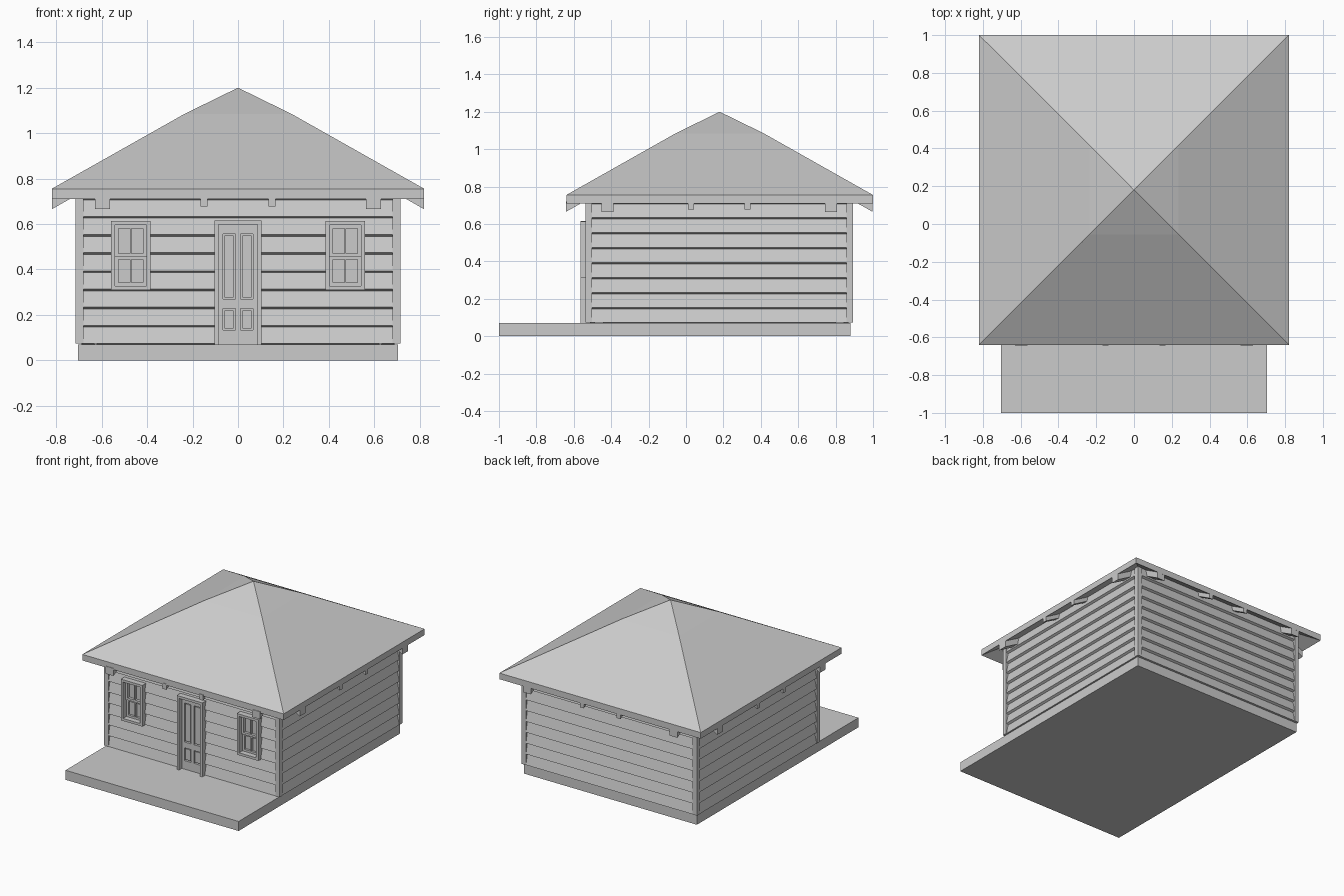
import bpy, bmesh
from math import pi
from mathutils import Matrix, Vector

if "Cube" in bpy.data.objects:
    bpy.data.objects.remove(bpy.data.objects["Cube"])

CY = 0.178          # house centre in y
EAVE, WALL = 0.82, 0.715
SLOPE = 0.565
TO_SIDE = [Matrix.Translation((0, CY, 0)) @ Matrix.Rotation(k * pi / 2, 4, 'Z') for k in range(4)]
SIDES = ["front", "right", "back", "left"]


def finish(name, bm, matrix=None):
    if matrix is not None:
        bmesh.ops.transform(bm, matrix=matrix, verts=bm.verts)
    bmesh.ops.recalc_face_normals(bm, faces=bm.faces)
    me = bpy.data.meshes.new(name)
    bm.to_mesh(me)
    bm.free()
    ob = bpy.data.objects.new(name, me)
    bpy.context.collection.objects.link(ob)
    return ob


def add_box(bm, x0, x1, y0, y1, z0, z1):
    m = Matrix.Translation(((x0 + x1) / 2, (y0 + y1) / 2, (z0 + z1) / 2)) @ \
        Matrix.Diagonal((x1 - x0, y1 - y0, z1 - z0, 1))
    bmesh.ops.create_cube(bm, size=1, matrix=m)


def boxes(name, items, matrix=None):
    bm = bmesh.new()
    for b in items:
        add_box(bm, *b)
    return finish(name, bm, matrix)


def add_extrusion(bm, profile, x0, x1):
    """Extrude a (y, z) outline along x."""
    face = bm.faces.new([bm.verts.new((x0, y, z)) for y, z in profile])
    r = bmesh.ops.extrude_face_region(bm, geom=[face], use_keep_orig=True)
    vs = [g for g in r["geom"] if isinstance(g, bmesh.types.BMVert)]
    bmesh.ops.translate(bm, vec=(x1 - x0, 0, 0), verts=vs)


# Foundation slab with porch
boxes("foundation", [(-0.705, 0.705, -1.0, 0.88, 0, 0.07)])

# Lap siding: one saw-tooth profile on each side
profile = [(-0.62, 0.07)]
for i in range(9):
    z = 0.07 + 0.08 * i
    profile += [(-0.713, z + 0.004), (-0.697, z + 0.076)]
profile.append((-0.62, 0.786))
walls = []
for side, m in zip(SIDES, TO_SIDE):
    bm = bmesh.new()
    add_extrusion(bm, profile, -0.69, 0.69)
    walls.append(finish(side + "_siding", bm, m))

# Corner boards
boxes("corner_boards", [(min(sx * 0.68, sx * WALL), max(sx * 0.68, sx * WALL),
                         min(sy * 0.68, sy * WALL), max(sy * 0.68, sy * WALL), 0.074, 0.80)
                        for sx in (-1, 1) for sy in (-1, 1)], TO_SIDE[0])

# Pyramid roof, slightly flatter near the peak, with parallel soffit
bm = bmesh.new()
def ring(r, z):
    return [bm.verts.new((sx * r, sy * r, z)) for sx, sy in ((-1, -1), (1, -1), (1, 1), (-1, 1))]
rings = [ring(0.235, 1.04), ring(EAVE, 0.71), ring(EAVE, 0.755), ring(0.235, 1.085)]
for a, b in zip(rings, rings[1:]):
    for i in range(4):
        j = (i + 1) % 4
        bm.faces.new((a[i], a[j], b[j], b[i]))
for r, z in ((rings[0], 1.155), (rings[3], 1.2)):
    peak = bm.verts.new((0, 0, z))
    for i in range(4):
        bm.faces.new((r[i], r[(i + 1) % 4], peak))
finish("roof", bm, Matrix.Translation((0, 0.18, 0)))

# Rafter tails under the eaves: wide near corners, narrow in the middle
for side, m in zip(SIDES, TO_SIDE):
    bm = bmesh.new()
    for x, w, d in ((0.597, 0.065, 0.045), (0.15, 0.032, 0.032)):
        rise = 0.14 * SLOPE
        tail = [(-EAVE, 0.71 - d), (-0.68, 0.71 - d + rise), (-0.68, 0.72 + rise), (-EAVE, 0.72)]
        for s in (-1, 1):
            add_extrusion(bm, tail, s * x - w / 2, s * x + w / 2)
    finish(side + "_rafter_tails", bm, m)

# Openings cut through the front siding
for o in ((-0.545, -0.395, 0.32, 0.60), (0.395, 0.545, 0.32, 0.60), (-0.09, 0.09, 0.0, 0.60)):
    cutter = boxes("opening_cutter", [(o[0], o[1], -0.7, -0.3, o[2], o[3])])
    cutter.hide_render = True
    mod = walls[0].modifiers.new("opening", 'BOOLEAN')
    mod.operation, mod.object, mod.solver = 'DIFFERENCE', cutter, 'EXACT'
    bpy.context.view_layer.objects.active = walls[0]
    bpy.ops.object.modifier_apply(modifier=mod.name)
    bpy.data.objects.remove(cutter)


def frame(x0, x1, z0, z1, t, y0, y1, sill=True):
    """Boxes of a rectangular frame with border t."""
    b = z0 + t if sill else z0
    parts = [(x0, x0 + t, y0, y1, z0, z1), (x1 - t, x1, y0, y1, z0, z1),
             (x0 + t, x1 - t, y0, y1, z1 - t, z1)]
    if sill:
        parts.append((x0 + t, x1 - t, y0, y1, z0, b))
    return parts


# Windows: casing, two sashes and glass
for side, x in (("left", -0.4725), ("right", 0.4725)):
    boxes(side + "_window_casing", frame(x - 0.0875, x + 0.0875, 0.31, 0.613, 0.018, -0.563, -0.49))
    boxes(side + "_upper_sash", frame(x - 0.07, x + 0.07, 0.455, 0.596, 0.016, -0.532, -0.512)
          + [(x - 0.004, x + 0.004, -0.53, -0.512, 0.47, 0.58)])
    boxes(side + "_lower_sash", frame(x - 0.07, x + 0.07, 0.327, 0.46, 0.016, -0.524, -0.504)
          + [(x - 0.004, x + 0.004, -0.522, -0.504, 0.34, 0.45)])
    boxes(side + "_window_glass", [(x - 0.07, x + 0.07, -0.508, -0.498, 0.327, 0.596)])

# Door: casing, stiles and rails, raised panels
boxes("door_casing", frame(-0.104, 0.104, 0.07, 0.615, 0.018, -0.563, -0.48, sill=False))
y0, y1 = -0.53, -0.505
boxes("door_stiles_and_rails",
      [(-0.087, -0.066, y0, y1, 0.07, 0.598), (0.066, 0.087, y0, y1, 0.07, 0.598),
       (-0.012, 0.012, y0, y1, 0.07, 0.598)]
      + [(s - 0.027, s + 0.027, y0, y1, a, b) for s in (-0.039, 0.039)
         for a, b in ((0.07, 0.133), (0.227, 0.27), (0.557, 0.598))])
boxes("door_back", [(-0.087, 0.087, -0.512, -0.49, 0.07, 0.598)])
boxes("door_panels", [(s - 0.02, s + 0.02, -0.525, -0.505, a, b) for s in (-0.039, 0.039)
                      for a, b in ((0.14, 0.22), (0.277, 0.55))])
